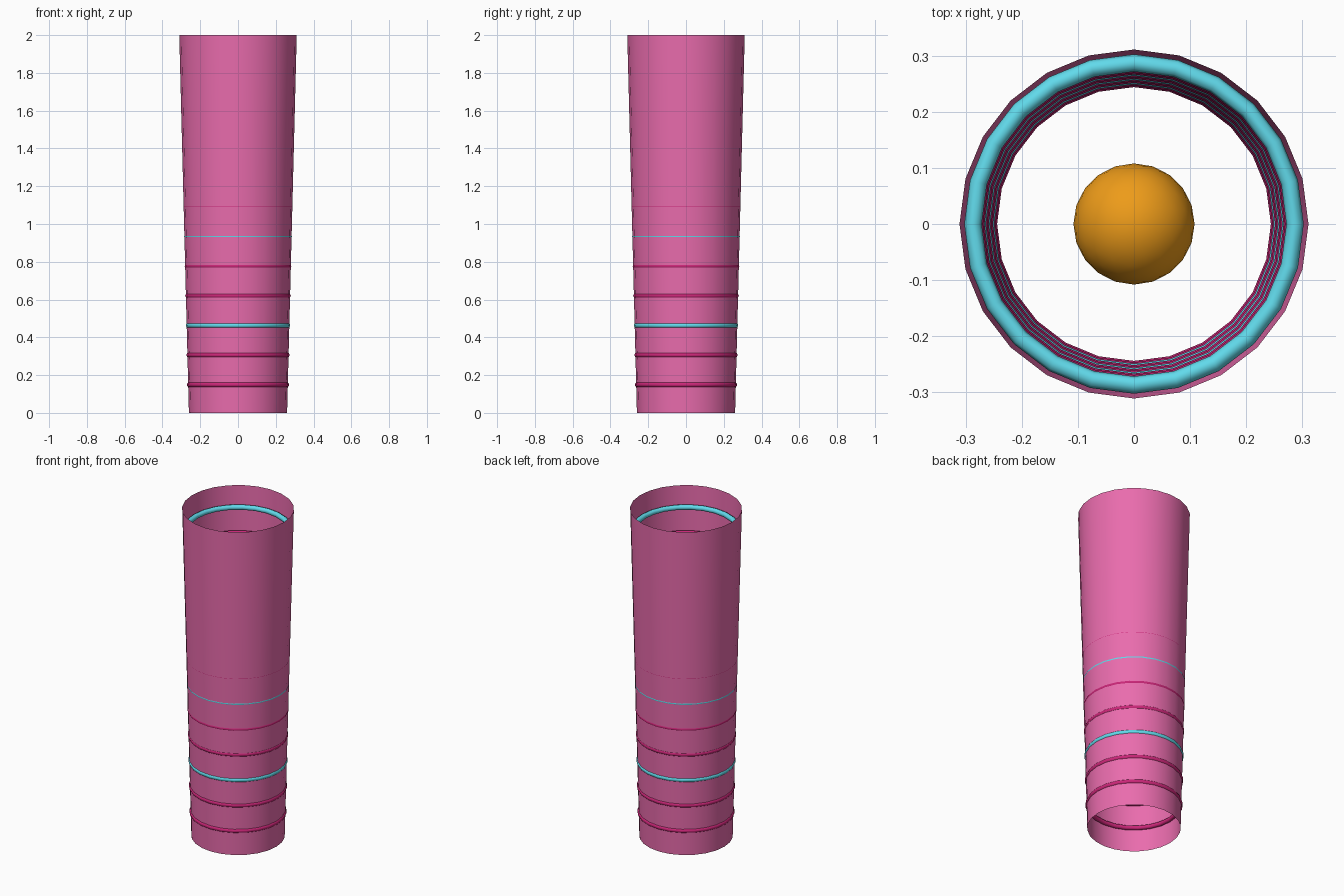
import bpy

if "Cube" in bpy.data.objects:
    bpy.data.objects.remove(bpy.data.objects["Cube"])

SIDES = 24
R_BOTTOM, R_TOP, HEIGHT = 0.26, 0.311, 2.0


def material(name, rgb):
    m = bpy.data.materials.new(name)
    m.diffuse_color = (*rgb, 1.0)
    m.use_nodes = True
    m.node_tree.nodes["Principled BSDF"].inputs["Base Color"].default_value = m.diffuse_color
    return m


def finish(name, mat, angle=1.0):
    ob = bpy.context.object
    ob.name = name
    ob.data.materials.append(mat)
    bpy.ops.object.shade_smooth_by_angle(angle=angle)
    return ob


pink = material("pink", (0.82, 0.15, 0.42))
magenta = material("magenta", (0.60, 0.02, 0.19))
cyan = material("cyan", (0.12, 0.70, 0.83))
orange = material("orange", (0.85, 0.33, 0.01))

# Open, slightly flared tube wall
bpy.ops.mesh.primitive_cone_add(vertices=SIDES, radius1=R_BOTTOM, radius2=R_TOP,
                                depth=HEIGHT, end_fill_type='NOTHING',
                                location=(0, 0, HEIGHT / 2))
finish("tube_wall", pink)

# Twelve rings growing with height, every third one cyan
COUNT = 12
for i in range(COUNT):
    t = i / (COUNT - 1)
    bpy.ops.mesh.primitive_torus_add(major_segments=SIDES, minor_segments=8,
                                     major_radius=0.2575 + 0.0295 * t,
                                     minor_radius=0.0135 + 0.002 * t,
                                     location=(0, 0, 0.149 + 0.157 * i))
    finish(f"ring_{i + 1}", cyan if i % 3 == 2 else magenta)

# Ball floating on the tube's axis
bpy.ops.mesh.primitive_ico_sphere_add(subdivisions=3, radius=0.108,
                                      location=(0, 0, HEIGHT / 2))
finish("centre_ball", orange)
